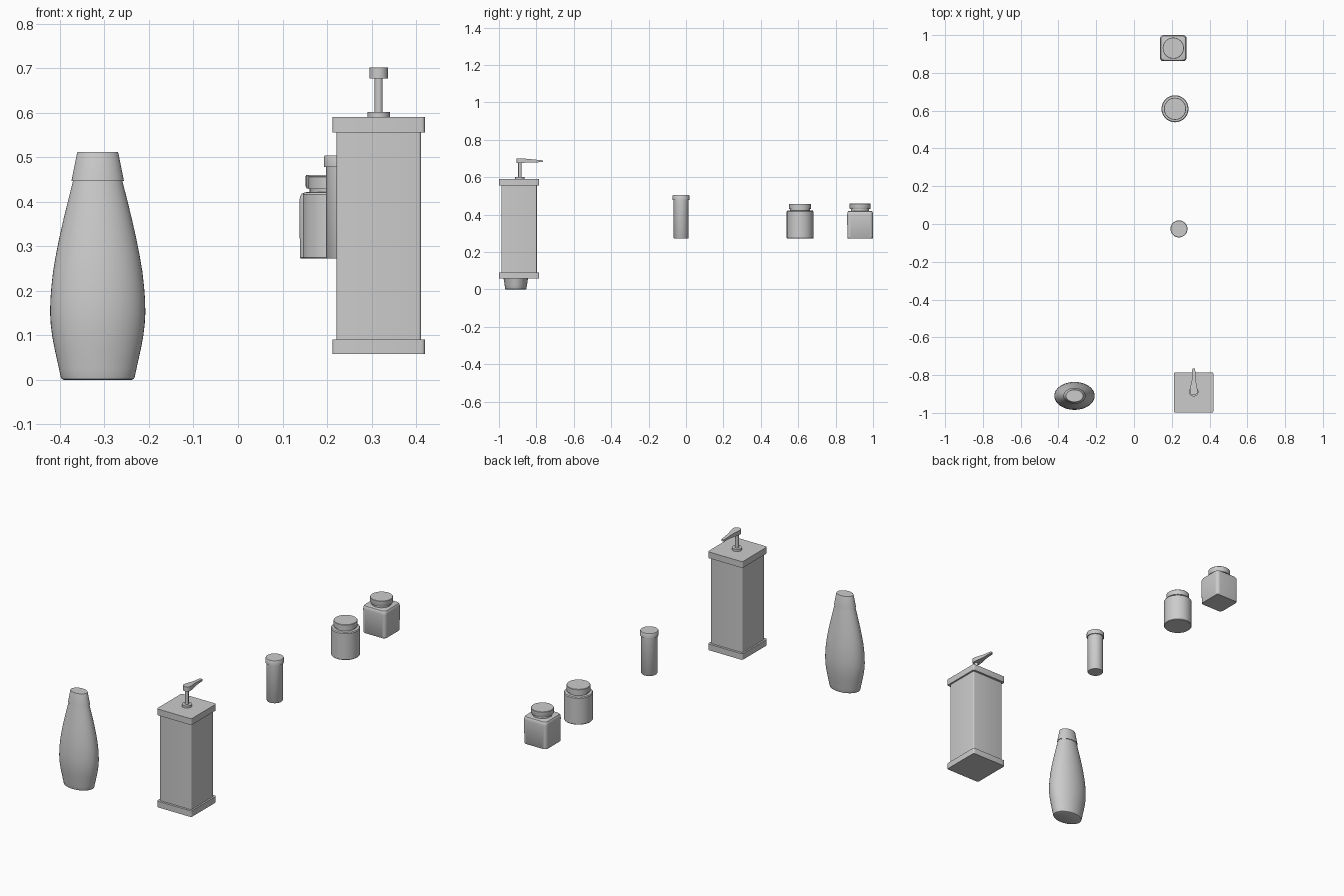
import bpy, bmesh
from math import sin, cos, pi

if "Cube" in bpy.data.objects:
    bpy.data.objects.remove(bpy.data.objects["Cube"])


def finish(bm, name, loc):
    bmesh.ops.remove_doubles(bm, verts=bm.verts, dist=1e-5)
    bmesh.ops.recalc_face_normals(bm, faces=bm.faces)
    me = bpy.data.meshes.new(name)
    bm.to_mesh(me)
    bm.free()
    ob = bpy.data.objects.new(name, me)
    bpy.context.collection.objects.link(ob)
    ob.location = loc
    bpy.ops.object.select_all(action='DESELECT')
    ob.select_set(True)
    bpy.context.view_layer.objects.active = ob
    bpy.ops.object.shade_smooth_by_angle(angle=0.6)
    return ob


def skin(bm, rings):
    """Joins closed rings of points and caps both ends."""
    rings = [[bm.verts.new(p) for p in ring] for ring in rings]
    n = len(rings[0])
    for a, b in zip(rings, rings[1:]):
        for i in range(n):
            j = (i + 1) % n
            bm.faces.new((a[i], a[j], b[j], b[i]))
    bm.faces.new(rings[0][::-1])
    bm.faces.new(rings[-1])


def loft(name, x, y, sections, ys=1.0, corner=None, seg=12):
    """Stacks (half width, z) sections: round, or square with rounded corners."""
    bm = bmesh.new()
    rings = []
    for h, z in sections:
        r = h if corner is None else corner
        ring = []
        for q in range(4):
            cx = (h - r) * (1 if q in (0, 3) else -1)
            cy = (h - r) * (1 if q in (0, 1) else -1)
            for k in range(seg + (corner is not None)):
                t = (q + k / seg) * pi / 2
                ring.append((cx + r * cos(t), (cy + r * sin(t)) * ys, z))
        rings.append(ring)
    skin(bm, rings)
    return finish(bm, name, (x, y, 0))


# Oval bottle with tapered cap
bx, by = -0.315, -0.91
loft("bottle_body", bx, by, [
    (.076, 0), (.081, .002), (.083, .006), (.087, .025), (.0925, .05), (.098, .075),
    (.1025, .1), (.1055, .125), (.107, .15), (.1063, .18), (.104, .21),
    (.100, .245), (.094, .28), (.086, .32), (.077, .36), (.066, .405),
    (.055, .448)], ys=.69)
loft("bottle_cap", bx, by, [(.059, .446), (.0465, .509), (.045, .512)], ys=.71)

# Square soap dispenser
dx, dy = 0.316, -0.892
loft("dispenser_base", dx, dy, [(.104, .058), (.104, .091)], 1.03, .008, 4)
loft("dispenser_body", dx, dy, [(.095, .09), (.095, .557)], 1.0, .006, 4)
loft("dispenser_top", dx, dy, [(.104, .556), (.104, .590)], 1.03, .008, 4)
loft("pump_collar", dx, dy + .004, [(.025, .589), (.025, .602)])
loft("pump_stem", dx, dy + .004, [(.009, .600), (.009, .682)])

# Pump lever: rounded back, tapering to a narrow front tip
outline = [(.0205 * cos(pi + pi * k / 14), .0205 * sin(pi + pi * k / 14)) for k in range(15)]
outline += [(.018, .022), (.010, .06), (.008, .115), (.006, .122)]
outline += [(-x, y) for x, y in outline[:-5:-1]]


def lever_z(y, head, tip):
    t = min(max((y - .01) / .112, 0), 1)
    return head + (tip - head) * t


bm = bmesh.new()
skin(bm, [[(x, y, lever_z(y, a, b)) for x, y in outline]
          for a, b in ((.677, .681), (.701, .690))])
finish(bm, "pump_lever", (dx, dy + .006, 0))

# Slim tube with lid
loft("tube_body", .238, -.026, [(.038, .272), (.040, .275), (.040, .480)])
loft("tube_lid", .238, -.026, [(.045, .478), (.045, .501), (.043, .504)])

# Round jar
jx, jy = .217, .61
loft("round_jar_body", jx, jy, [(.069, .272), (.0715, .275), (.0715, .416), (.068, .421), (.055, .422)])
loft("round_jar_neck", jx, jy, [(.054, .420), (.054, .432)])
loft("round_jar_lid", jx, jy, [(.0585, .429), (.0585, .456), (.057, .458)])

# Square jar
sx, sy = .208, .931
loft("square_jar_body", sx, sy, [
    (.067, .272), (.069, .275), (.070, .400), (.069, .411), (.065, .418), (.060, .420)],
    .99, .018, 6)
loft("square_jar_neck", sx, sy, [(.048, .418), (.048, .432)])
loft("square_jar_lid", sx, sy, [(.054, .430), (.056, .434), (.056, .458), (.0545, .460)])
